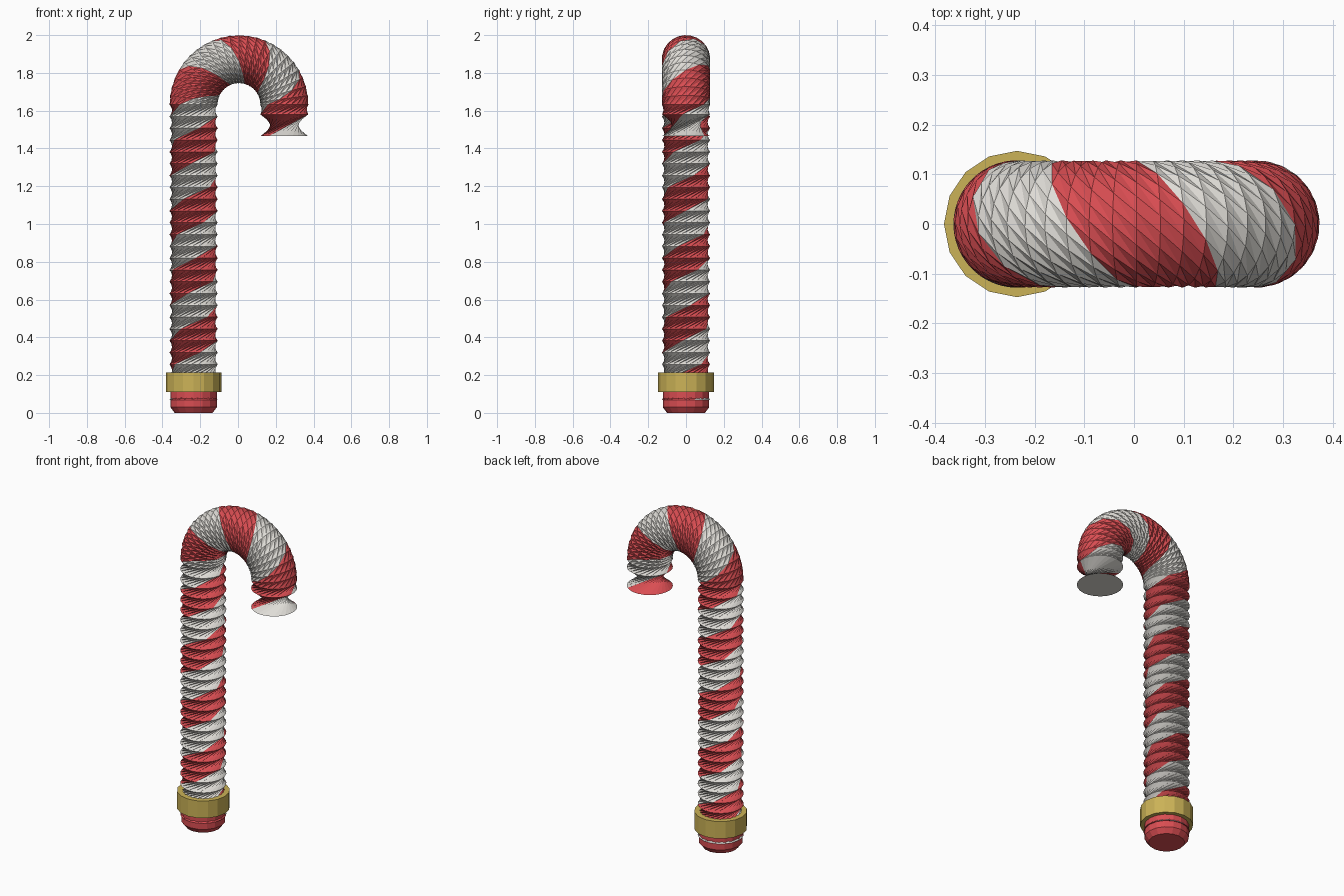
import bpy, bmesh
from math import cos, sin, pi, tau

if "Cube" in bpy.data.objects:
    bpy.data.objects.remove(bpy.data.objects["Cube"])


def material(name, colour):
    m = bpy.data.materials.new(name)
    m.use_nodes = True
    m.diffuse_color = (*colour, 1)
    m.node_tree.nodes["Principled BSDF"].inputs["Base Color"].default_value = (*colour, 1)
    return m


RED = material("candy red", (0.70, 0.075, 0.085))
WHITE = material("candy white", (0.74, 0.72, 0.68))
GOLD = material("gold", (0.60, 0.45, 0.095))


def finish(name, bm, mats):
    mesh = bpy.data.meshes.new(name)
    bm.to_mesh(mesh)
    bm.free()
    for m in mats:
        mesh.materials.append(m)
    obj = bpy.data.objects.new(name, mesh)
    bpy.context.collection.objects.link(obj)
    return obj


# Cane proportions
SHAFT_X = -0.235
HOOK_R = 0.24
HOOK_Z = 1.632
TUBE_R = 0.128
SIDES = 24
PITCH = 0.34


def centre_line():
    """Rings as (distance along the cane, x, z, bend angle)."""
    rings = []
    for i in range(26):
        z = HOOK_Z - (25 - i) * 0.0625
        rings.append((z, SHAFT_X, z, 0))
    for i in range(1, 25):
        t = pi * i / 24
        rings.append((HOOK_Z + HOOK_R * t, SHAFT_X + HOOK_R * (1 - cos(t)),
                      HOOK_Z + HOOK_R * sin(t), t))
    for drop in (0.052, 0.167):
        rings.append((HOOK_Z + HOOK_R * pi + drop, SHAFT_X + 2 * HOOK_R, HOOK_Z - drop, pi))
    return rings


# Twisted striped cane: each ring turns with the helix, so face columns become stripes
bm = bmesh.new()
loops = []
for s, x, z, bend in centre_line():
    turn = -pi / 2 + tau * (s - 0.39) / PITCH
    loop = []
    for j in range(SIDES):
        a = turn + tau * (j - SIDES / 4) / SIDES
        u = TUBE_R * cos(a)
        loop.append(bm.verts.new((x + u * cos(bend), TUBE_R * sin(a), z - u * sin(bend))))
    loops.append(loop)
for low, high in zip(loops, loops[1:]):
    for j in range(SIDES):
        k = (j + 1) % SIDES
        for tri in ((low[j], low[k], high[j]), (low[k], high[k], high[j])):
            bm.faces.new(tri).material_index = 0 if j < SIDES // 2 else 1
bm.faces.new(loops[-1]).material_index = 1
bm.faces.new(loops[0][::-1])
finish("striped_cane", bm, [RED, WHITE])


# Turned low-poly parts at the foot
def turned(name, profile, mat, sides=16):
    bm = bmesh.new()
    rows = [[bm.verts.new((SHAFT_X + r * cos(tau * i / sides), r * sin(tau * i / sides), z))
             for i in range(sides)] for r, z in profile]
    for low, high in zip(rows, rows[1:]):
        for i in range(sides):
            k = (i + 1) % sides
            bm.faces.new((low[i], low[k], high[k], high[i]))
    bm.faces.new(rows[0][::-1])
    bm.faces.new(rows[-1])
    return finish(name, bm, [mat])


turned("foot_cap", [(0.1, 0), (0.123, 0.03), (0.123, 0.15)], RED)
turned("gold_collar", [(0.147, 0.11), (0.147, 0.215)], GOLD)
